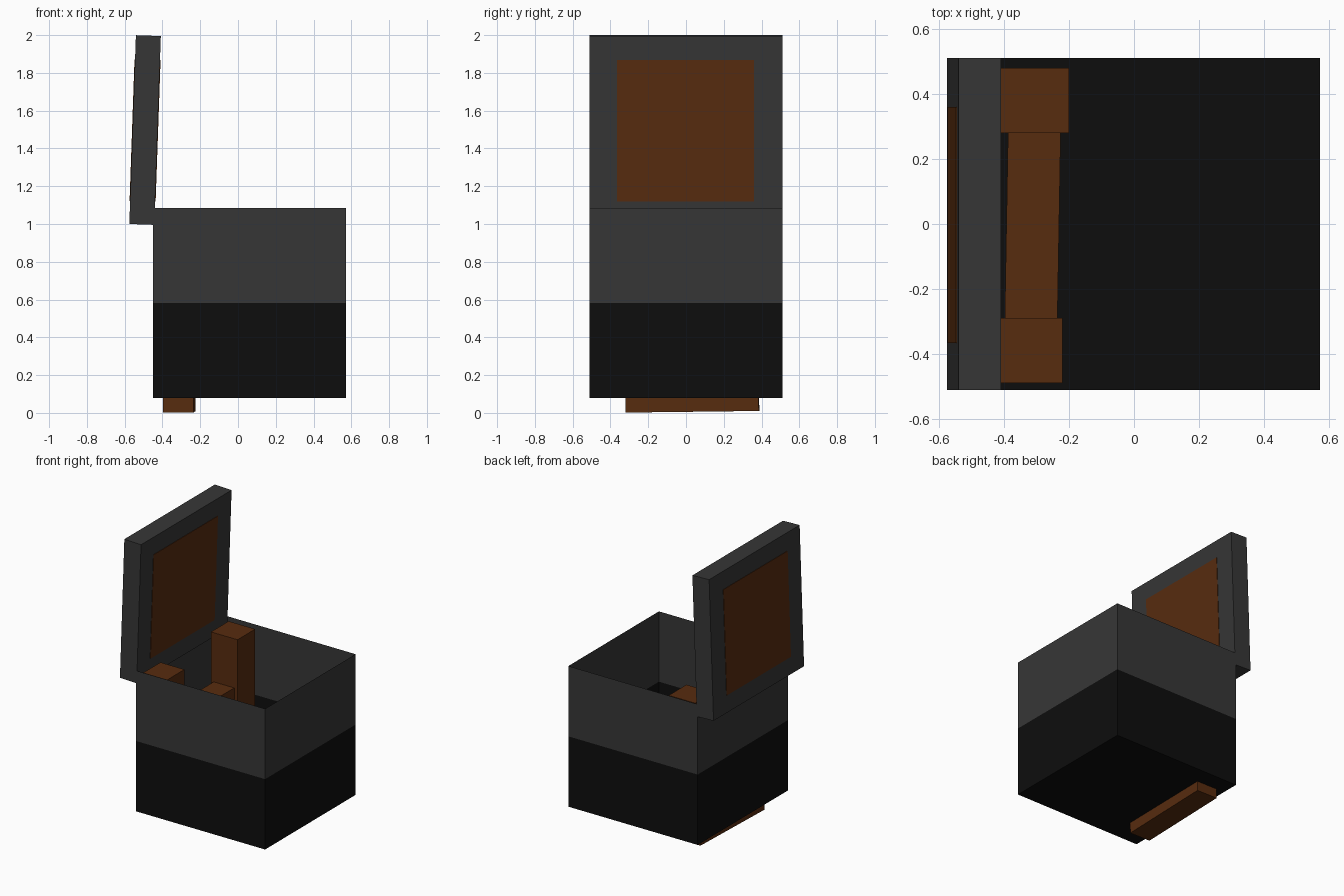
import bpy, bmesh, math

if "Cube" in bpy.data.objects:
    bpy.data.objects.remove(bpy.data.objects["Cube"])


def material(name, rgb):
    m = bpy.data.materials.new(name)
    m.diffuse_color = (*rgb, 1.0)
    m.use_nodes = True
    m.node_tree.nodes["Principled BSDF"].inputs["Base Color"].default_value = m.diffuse_color
    return m


GRAY = material("dark gray", (0.037, 0.037, 0.037))
BLACK = material("near black", (0.0042, 0.0042, 0.0042))
BROWN = material("wood brown", (0.096, 0.025, 0.0047))


def finish(name, bm, mats, loc, rot):
    me = bpy.data.meshes.new(name)
    bm.to_mesh(me)
    bm.free()
    for m in mats:
        me.materials.append(m)
    ob = bpy.data.objects.new(name, me)
    ob.location = loc
    ob.rotation_euler = [math.radians(a) for a in rot]
    bpy.context.collection.objects.link(ob)
    return ob


def box(name, size, loc, mat, rot=(0, 0, 0)):
    bm = bmesh.new()
    bmesh.ops.create_cube(bm, size=1)
    bmesh.ops.scale(bm, vec=size, verts=bm.verts)
    return finish(name, bm, [mat], loc, rot)


# Open thin-walled chest: black lower half and floor, gray upper half
bm = bmesh.new()
bmesh.ops.create_cube(bm, size=1)
bmesh.ops.scale(bm, vec=(1.022, 1.022, 1.005), verts=bm.verts)
bmesh.ops.delete(bm, geom=[f for f in bm.faces if f.normal.z > 0.5], context='FACES_ONLY')
bmesh.ops.bisect_plane(bm, geom=bm.verts[:] + bm.edges[:] + bm.faces[:],
                       plane_co=(0, 0, 0), plane_no=(0, 0, 1))
for f in bm.faces:
    f.material_index = 1 if f.calc_center_median().z < 0 else 0
finish("chest_body", bm, [GRAY, BLACK], (0.061, 0, 0.5825), (0, 0, 0))

# Raised lid, leaning slightly over the chest
LEAN = (0, 2, 0)
box("lid", (0.132, 1.022, 1.0), (-0.492, 0, 1.4975), GRAY, LEAN)

# Inlaid panel showing on both faces of the lid
box("lid_panel", (0.138, 0.725, 0.75), (-0.492, -0.003, 1.495), BROWN, LEAN)

# Upright posts inside the chest
for name, w, x, y in (("back_post", 0.21, -0.305, 0.38), ("front_post", 0.19, -0.315, -0.39)):
    box(name, (w, 0.2, 0.77), (x, y, 0.685), BROWN)

# Slightly skewed board between the posts, reaching through the floor
box("middle_board", (0.162, 0.705, 0.71), (-0.311, 0.03, 0.361), BROWN, (0.7, 0, -1))
